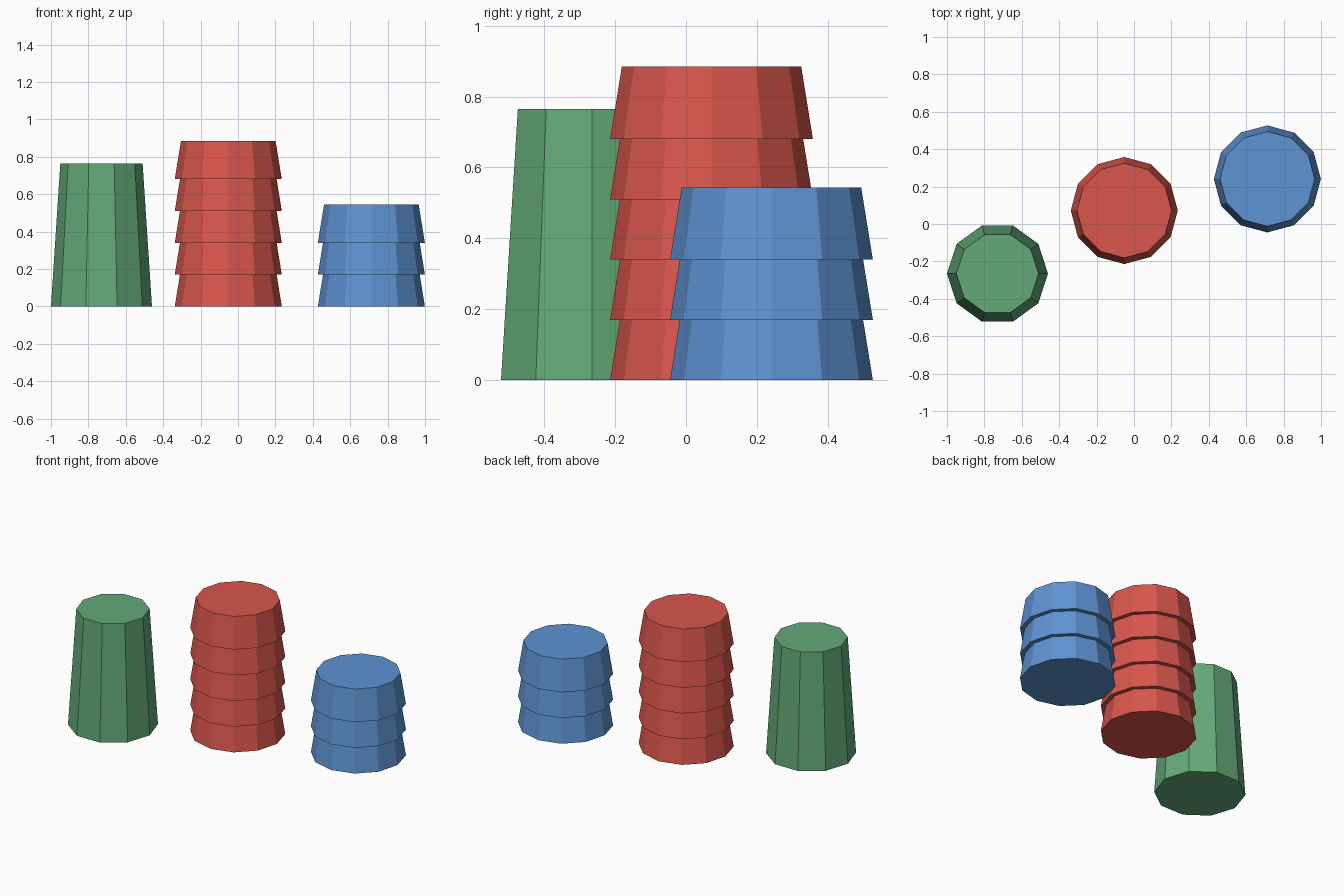
import bpy
import bmesh
import math
from mathutils import Matrix

cube = bpy.data.objects.get("Cube")
if cube:
    bpy.data.objects.remove(cube, do_unlink=True)


def make_material(name, rgb):
    mat = bpy.data.materials.new(name)
    mat.use_nodes = True
    color = (*rgb, 1.0)
    mat.diffuse_color = color
    mat.node_tree.nodes["Principled BSDF"].inputs["Base Color"].default_value = color
    return mat


def tapered_cup(name, mat, sides, base_radius, top_radius, height, location):
    """Closed, flat-shaded frustum with a corner pointing along +x."""
    bm = bmesh.new()
    bmesh.ops.create_cone(bm, cap_ends=True, segments=sides, radius1=base_radius,
                          radius2=top_radius, depth=height)
    # Turn a corner onto +x and rest the base on the origin
    corner = bm.verts[:][0].co
    turn = Matrix.Rotation(-math.atan2(corner.y, corner.x), 4, 'Z')
    bmesh.ops.transform(bm, matrix=Matrix.Translation((0, 0, height / 2)) @ turn,
                        verts=bm.verts)
    mesh = bpy.data.meshes.new(name)
    bm.to_mesh(mesh)
    bm.free()
    mesh.materials.append(mat)
    obj = bpy.data.objects.new(name, mesh)
    obj.location = location
    bpy.context.collection.objects.link(obj)
    return obj


def cup_stack(name, mat, count, x, y):
    """Nested cups, each one overlapping the top of the cup below."""
    for i in range(count):
        tapered_cup(f"{name}_{i + 1}", mat, 12, 0.286, 0.253, 0.204, (x, y, i * 0.17))


green = make_material("green", (0.127, 0.402, 0.188))
red = make_material("red", (0.686, 0.093, 0.072))
blue = make_material("blue", (0.112, 0.292, 0.651))

# Single tall cup
tapered_cup("tall_green_cup", green, 10, 0.27, 0.22, 0.765, (-0.73, -0.265, 0))

# Two stacks of short cups
cup_stack("red_cup", red, 5, -0.052, 0.072)
cup_stack("blue_cup", blue, 3, 0.713, 0.241)
